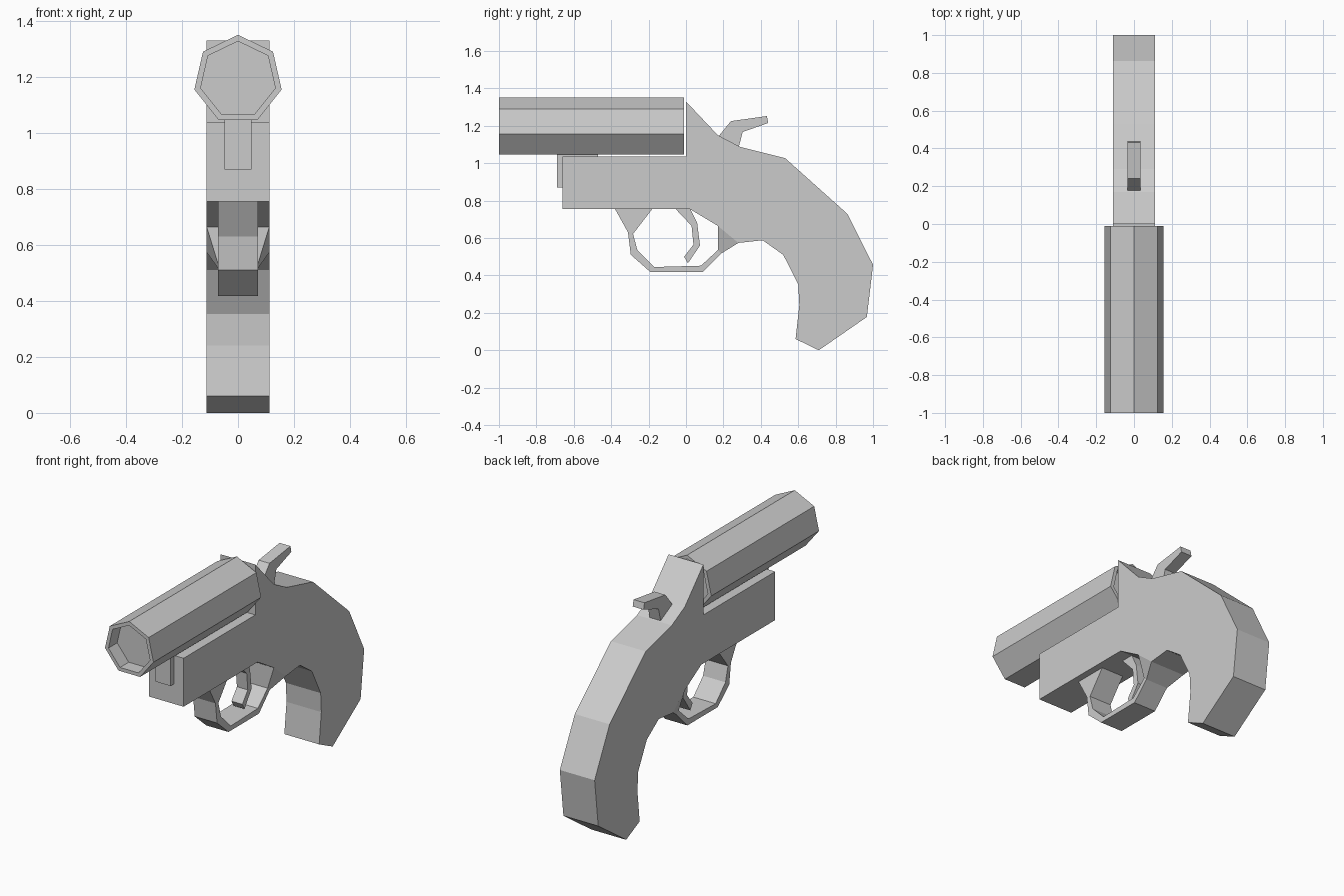
import bpy, bmesh, math

if "Cube" in bpy.data.objects:
    bpy.data.objects.remove(bpy.data.objects["Cube"])

metal = bpy.data.materials.new("plain grey")
metal.diffuse_color = (0.6, 0.6, 0.6, 1)
metal.use_nodes = True
metal.node_tree.nodes["Principled BSDF"].inputs["Base Color"].default_value = metal.diffuse_color


def finish(name, bm):
    bmesh.ops.recalc_face_normals(bm, faces=bm.faces)
    me = bpy.data.meshes.new(name)
    bm.to_mesh(me)
    bm.free()
    me.materials.append(metal)
    ob = bpy.data.objects.new(name, me)
    bpy.context.collection.objects.link(ob)
    return ob


def plate(name, profile, half):
    """Extrude a (y, z) outline across x from -half to +half."""
    bm = bmesh.new()
    face = bm.faces.new([bm.verts.new((-half, y, z)) for y, z in profile])
    ext = bmesh.ops.extrude_face_region(bm, geom=[face])
    verts = [g for g in ext["geom"] if isinstance(g, bmesh.types.BMVert)]
    bmesh.ops.translate(bm, verts=verts, vec=(2 * half, 0, 0))
    return finish(name, bm)


# Frame and curved grip
plate("frame_and_grip", [
    (-0.66, 0.755), (-0.66, 1.037), (0, 1.037), (0, 1.33), (0.17, 1.15),
    (0.29, 1.087), (0.53, 1.027), (0.862, 0.73), (1.0, 0.457), (0.967, 0.178),
    (0.71, 0), (0.586, 0.06), (0.606, 0.24), (0.6, 0.353), (0.52, 0.51),
    (0.41, 0.588), (0.28, 0.574), (0.17, 0.665), (0.02, 0.755)], 0.112)

# Hinge lug under the barrel
plate("hinge_lug", [(-0.69, 0.87), (-0.69, 1.046), (-0.47, 1.046), (-0.47, 0.87)], 0.049)

# Trigger guard loop
plate("trigger_guard", [
    (-0.38, 0.756), (-0.31, 0.63), (-0.295, 0.51), (-0.19, 0.418), (0.09, 0.418),
    (0.19, 0.518), (0.17, 0.535), (0.08, 0.452), (-0.17, 0.445), (-0.26, 0.535),
    (-0.283, 0.622), (-0.18, 0.756)], 0.072)

# Flared web joining the guard to the frame
bm = bmesh.new()
ends = []
for s in (-1, 1):
    ends.append([bm.verts.new(p) for p in (
        (s * 0.112, 0.17, 0.665), (s * 0.072, 0.17, 0.535),
        (s * 0.072, 0.19, 0.518), (s * 0.112, 0.28, 0.574))])
for i in range(4):
    j = (i + 1) % 4
    bm.faces.new((ends[0][i], ends[0][j], ends[1][j], ends[1][i]))
for e in ends:
    bm.faces.new((e[0], e[1], e[3]))
    bm.faces.new((e[1], e[2], e[3]))
finish("guard_web", bm)

# Trigger
plate("trigger", [
    (-0.06, 0.76), (0.02, 0.76), (0.06, 0.68), (0.075, 0.56), (0.01, 0.465),
    (-0.01, 0.5), (0.04, 0.565), (0.03, 0.665)], 0.035)

# Hammer
plate("hammer", [
    (0.175, 1.145), (0.24, 1.225), (0.432, 1.252), (0.44, 1.215), (0.303, 1.167),
    (0.283, 1.09), (0.23, 1.05)], 0.035)

# Seven-sided barrel with a recess at each end
bm = bmesh.new()
rings = []
for r, y in ((0.137, -0.92), (0.137, -1), (0.16, -1), (0.16, -0.01), (0.137, -0.01), (0.137, -0.07)):
    rings.append([bm.verts.new((r * math.sin(math.tau * k / 7), y,
                                1.191 + r * math.cos(math.tau * k / 7))) for k in range(7)])
for a, b in zip(rings, rings[1:]):
    for k in range(7):
        n = (k + 1) % 7
        bm.faces.new((a[k], a[n], b[n], b[k]))
bm.faces.new(rings[0])
bm.faces.new(rings[-1])
finish("barrel", bm)
